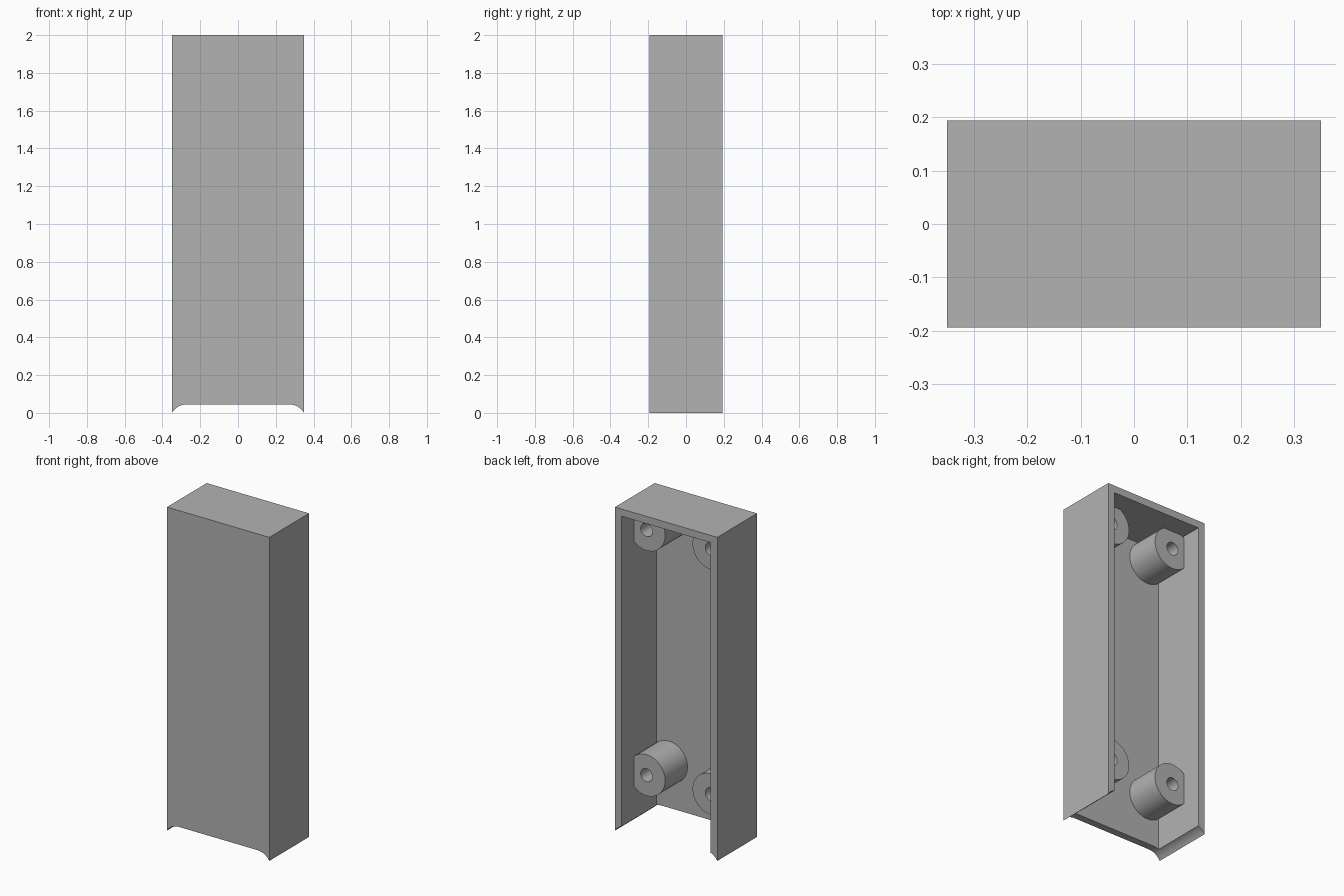
import bpy
import bmesh
from math import sin, cos, asin, radians
from mathutils import Matrix, Vector

old = bpy.data.objects.get("Cube")
if old:
    bpy.data.objects.remove(old, do_unlink=True)

# Main sizes
HALF_W, HALF_D, HEIGHT, WALL = 0.35, 0.194, 2.0, 0.045
FLARE_W = 0.08
FLARE_R = (FLARE_W ** 2 + WALL ** 2) / (2 * WALL)
POST_X, POST_R, POST_TOP = 0.221, 0.127, 0.07
HOLE_R = 0.04
POST_HEIGHTS = (0.33, 1.845)

grey = bpy.data.materials.new("plain grey")
grey.use_nodes = True
grey.diffuse_color = (0.448, 0.448, 0.448, 1)
grey.node_tree.nodes["Principled BSDF"].inputs["Base Color"].default_value = grey.diffuse_color


def make_object(name, bm):
    bmesh.ops.recalc_face_normals(bm, faces=bm.faces)
    mesh = bpy.data.meshes.new(name)
    bm.to_mesh(mesh)
    bm.free()
    mesh.materials.append(grey)
    obj = bpy.data.objects.new(name, mesh)
    bpy.context.collection.objects.link(obj)
    return obj


def prism(name, outline, y0, y1):
    """Extrude an x-z outline from y0 to y1."""
    bm = bmesh.new()
    face = bm.faces.new([bm.verts.new((x, y0, z)) for x, z in outline])
    moved = bmesh.ops.extrude_face_region(bm, geom=[face])["geom"]
    verts = [g for g in moved if isinstance(g, bmesh.types.BMVert)]
    bmesh.ops.translate(bm, verts=verts, vec=Vector((0, y1 - y0, 0)))
    return make_object(name, bm)


def rods(name, radius, y0, y1):
    """Four rods along y, one at each post position."""
    bm = bmesh.new()
    for side in (-1, 1):
        for z in POST_HEIGHTS:
            place = Matrix.Translation((side * POST_X, (y0 + y1) / 2, z))
            bmesh.ops.create_cone(bm, cap_ends=True, segments=64,
                                  radius1=radius, radius2=radius, depth=y1 - y0,
                                  matrix=place @ Matrix.Rotation(radians(90), 4, "X"))
    return make_object(name, bm)


def combine(target, tool, operation):
    """Apply a boolean and discard the tool object."""
    mod = target.modifiers.new(operation.lower(), "BOOLEAN")
    mod.operation = operation
    mod.solver = "EXACT"
    mod.object = tool
    tool.hide_render = True
    bpy.context.view_layer.objects.active = target
    bpy.ops.object.modifier_apply(modifier=mod.name)
    bpy.data.objects.remove(tool, do_unlink=True)


# Solid body with a flared, hollowed bottom edge
steps = 12
sweep = asin(FLARE_W / FLARE_R)
flare = []
for i in range(steps + 1):
    a = sweep * i / steps
    flare.append((HALF_W - FLARE_W + FLARE_R * sin(a),
                  WALL - FLARE_R * (1 - cos(a))))
outline = [(-x, z) for x, z in reversed(flare)] + flare
outline += [(HALF_W, HEIGHT), (-HALF_W, HEIGHT)]
shell = prism("cover_shell", outline, -HALF_D, HALF_D)

# Cavity open at the back and the bottom
inner = HALF_W - WALL
cavity = prism("cavity_cutter",
               [(-inner, -0.1), (inner, -0.1), (inner, HEIGHT - WALL), (-inner, HEIGHT - WALL)],
               WALL - HALF_D, HALF_D + 0.1)
combine(shell, cavity, "DIFFERENCE")

# Screw posts that merge into the walls, then their blind holes
combine(shell, rods("screw_posts", POST_R, -HALF_D + WALL / 2, POST_TOP), "UNION")
combine(shell, rods("hole_cutter", HOLE_R, -HALF_D + WALL, POST_TOP + 0.1), "DIFFERENCE")

# Smooth the round surfaces, keep the edges sharp
bpy.ops.object.select_all(action="DESELECT")
shell.select_set(True)
bpy.context.view_layer.objects.active = shell
bpy.ops.object.shade_smooth_by_angle(angle=radians(30))
